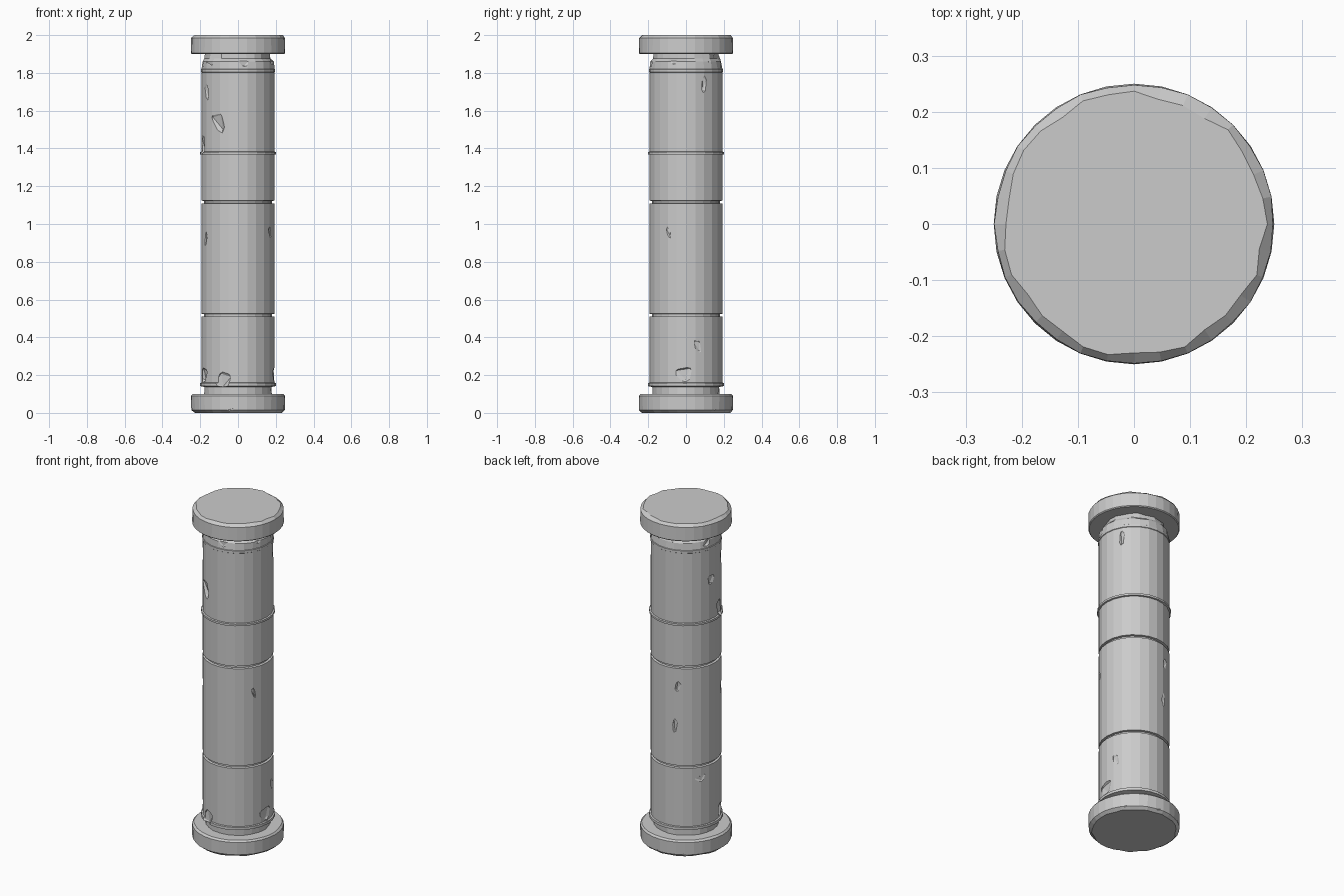
import bpy, bmesh, math, random
from mathutils import Matrix

if "Cube" in bpy.data.objects:
    bpy.data.objects.remove(bpy.data.objects["Cube"])

random.seed(7)


def lathe(name, profile, sides):
    """Revolve (radius, z, wear) points into a solid; wear roughens that edge."""
    bm = bmesh.new()
    rows = []
    for r, z, wear in profile:
        row = []
        for k in range(sides):
            a = 2 * math.pi * k / sides
            rr = r - random.random() * wear
            row.append(bm.verts.new((rr * math.cos(a), rr * math.sin(a), z)))
        rows.append(row)
    for lo, hi in zip(rows, rows[1:]):
        for k in range(sides):
            n = (k + 1) % sides
            bm.faces.new((lo[k], lo[n], hi[n], hi[k]))
    bm.faces.new(rows[0][::-1])
    bm.faces.new(rows[-1])
    mesh = bpy.data.meshes.new(name)
    bm.to_mesh(mesh)
    bm.free()
    obj = bpy.data.objects.new(name, mesh)
    bpy.context.collection.objects.link(obj)
    return obj


def carve(obj, radius, chips):
    """Cut rough stone chips given as (angle, z, half width, half height)."""
    bm = bmesh.new()
    for angle, z, w, h in chips:
        depth = 0.008 + 0.2 * min(w, h)
        m = (Matrix.Rotation(math.radians(angle), 4, 'Z')
             @ Matrix.Translation((radius + depth, 0, z))
             @ Matrix.Rotation(random.uniform(-0.4, 0.4), 4, 'X')
             @ Matrix.Diagonal((2 * depth, w, h, 1)))
        for v in bmesh.ops.create_icosphere(bm, subdivisions=1, radius=1)['verts']:
            v.co = m @ (v.co * random.uniform(0.8, 1.15))
    mesh = bpy.data.meshes.new("chip_cutter")
    bm.to_mesh(mesh)
    bm.free()
    cutter = bpy.data.objects.new("chip_cutter", mesh)
    bpy.context.collection.objects.link(cutter)
    cutter.hide_render = True
    mod = obj.modifiers.new("chips", 'BOOLEAN')
    mod.operation, mod.solver, mod.object = 'DIFFERENCE', 'EXACT', cutter
    mod.use_self = True
    bpy.context.view_layer.objects.active = obj
    bpy.ops.object.modifier_apply(modifier=mod.name)
    bpy.data.objects.remove(cutter)


def step(z, half, r):
    """Groove or raised band on the shaft, depending on r."""
    return [(R, z - half - 0.002, 0), (r, z - half, 0),
            (r, z + half, 0), (R, z + half + 0.002, 0)]


# Base disc, worn around the lower rim
base = lathe("base_disc", [(0.235, 0, 0.012), (0.25, 0.015, 0.004),
                           (0.25, 0.09, 0), (0.243, 0.1, 0.006)], 32)
carve(base, 0.25, [(-100 + 45 * i, random.uniform(0, 0.03), 0.05, 0.015)
                   for i in range(7)])

# Top disc
lathe("capital_disc", [(0.245, 1.9, 0), (0.25, 1.905, 0),
                       (0.25, 1.985, 0.003), (0.238, 2, 0.012)], 32)

# Shaft: foot, bands and grooves, ragged neck
R, GROOVE, BAND = 0.193, 0.18, 0.202
profile = [(0.18, 0.095, 0.006), (0.182, 0.137, 0.008)]
profile += step(0.15, 0.008, BAND)[1:]
for z, r in ((0.517, GROOVE), (1.116, GROOVE), (1.375, BAND)):
    profile += step(z, 0.006, r)
profile += step(1.812, 0.007, 0.196)
profile += [(0.192, 1.86, 0.008), (0.182, 1.875, 0.02), (0.175, 1.905, 0.015)]
shaft = lathe("shaft", profile, 24)

# Chips on the drums, then a row of breaks around the neck
chips = [(-122, 1.54, 0.055, 0.08), (-150, 1.7, 0.025, 0.07), (-165, 1.42, 0.045, 0.08),
         (170, 1.62, 0.04, 0.05), (-152, 0.92, 0.02, 0.06), (-113, 0.17, 0.05, 0.06),
         (-160, 0.2, 0.05, 0.06), (30, 1.74, 0.022, 0.07), (20, 0.35, 0.025, 0.06),
         (-2, 0.2, 0.065, 0.065), (112, 1, 0.025, 0.05), (107, 0.76, 0.02, 0.07),
         (150, 0.44, 0.055, 0.03), (-28, 0.95, 0.015, 0.05)]
chips += [(-80 + 60 * i, random.uniform(1.85, 1.875), 0.06, 0.035) for i in range(6)]
carve(shaft, R, chips)
